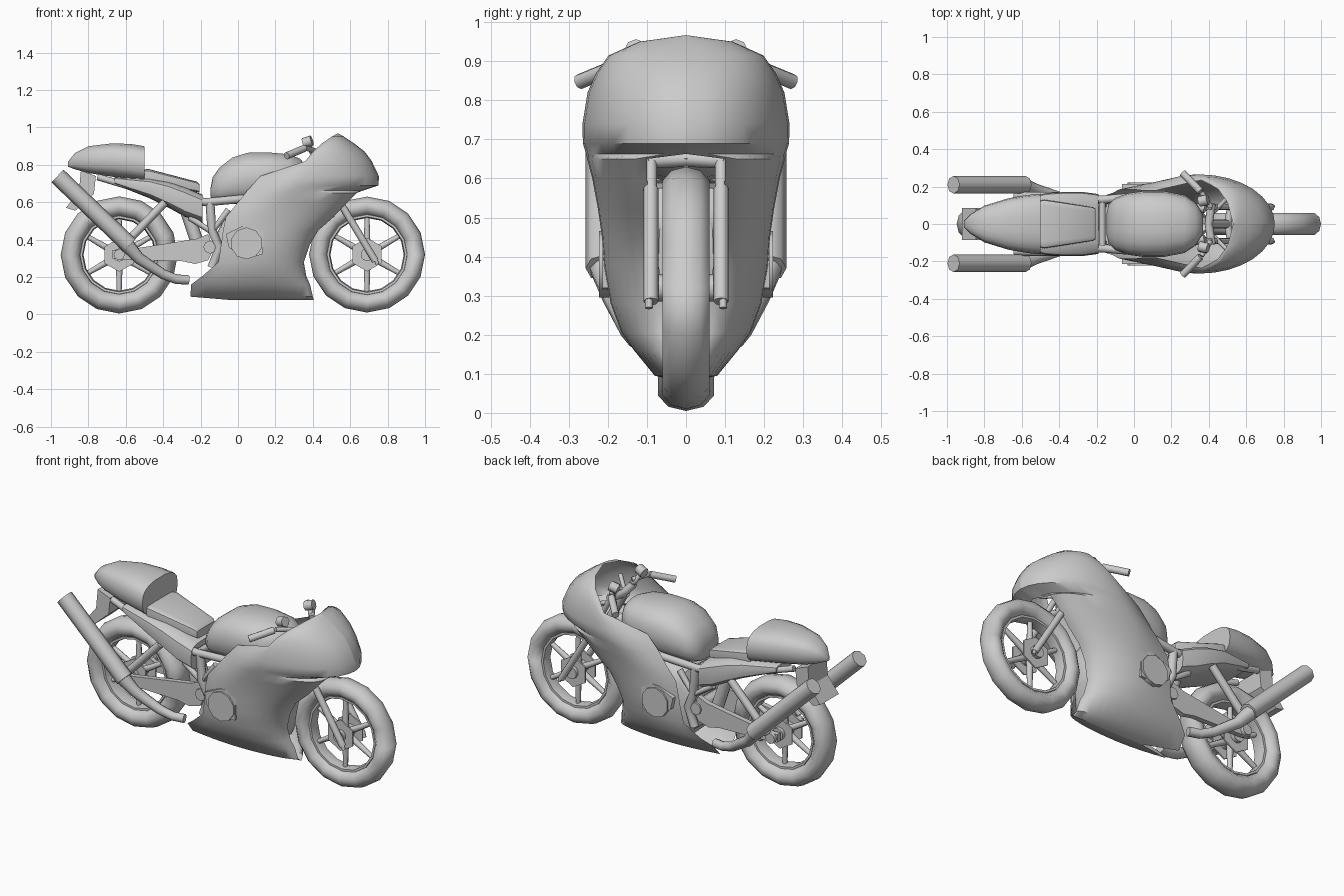
import bpy, bmesh, math
from mathutils import Matrix, Vector

if "Cube" in bpy.data.objects:
    bpy.data.objects.remove(bpy.data.objects["Cube"])

grey = bpy.data.materials.new("plain grey")
grey.use_nodes = True
grey.diffuse_color = (0.6, 0.6, 0.6, 1)
grey.node_tree.nodes["Principled BSDF"].inputs["Base Color"].default_value = (0.6, 0.6, 0.6, 1)


def finish(obj, angle):
    obj.data.materials.append(grey)
    bpy.ops.object.select_all(action='DESELECT')
    obj.select_set(True)
    bpy.context.view_layer.objects.active = obj
    if obj.type == 'CURVE':
        bpy.ops.object.convert(target='MESH')
    bpy.ops.object.shade_smooth_by_angle(angle=math.radians(angle))


def from_bmesh(name, bm, angle):
    bmesh.ops.recalc_face_normals(bm, faces=bm.faces)
    mesh = bpy.data.meshes.new(name)
    bm.to_mesh(mesh)
    bm.free()
    obj = bpy.data.objects.new(name, mesh)
    bpy.context.collection.objects.link(obj)
    finish(obj, angle)


def loft(name, rings, closed=True, angle=40):
    """Skin a list of equal point rings; closed rings also get end caps."""
    bm = bmesh.new()
    rows = [[bm.verts.new(p) for p in ring] for ring in rings]
    n = len(rows[0])
    for a, b in zip(rows, rows[1:]):
        for i in range(n if closed else n - 1):
            j = (i + 1) % n
            bm.faces.new((a[i], a[j], b[j], b[i]))
    if closed:
        bm.faces.new(rows[0])
        bm.faces.new(rows[-1])
    bmesh.ops.remove_doubles(bm, verts=bm.verts, dist=0.0005)
    from_bmesh(name, bm, angle)


def shell(name, sections, power=0.7, n=16, angle=40):
    """Rounded body along x from (x, z low, z high, half width) sections."""
    def sq(v):
        return math.copysign(abs(v) ** power, v)
    turns = [2 * math.pi * i / n for i in range(n)]
    loft(name, [[(x, w * sq(math.cos(t)), (lo + hi) / 2 + (hi - lo) / 2 * sq(math.sin(t)))
                 for t in turns] for x, lo, hi, w in sections], angle=angle)


def tube(name, points, radius, taper=None):
    curve = bpy.data.curves.new(name, 'CURVE')
    curve.dimensions = '3D'
    curve.bevel_depth = radius
    curve.bevel_resolution = 2
    curve.use_fill_caps = True
    spline = curve.splines.new('POLY')
    spline.points.add(len(points) - 1)
    for i, p in enumerate(points):
        spline.points[i].co = (*p, 1)
        spline.points[i].radius = taper[i] if taper else 1
    obj = bpy.data.objects.new(name, curve)
    bpy.context.collection.objects.link(obj)
    finish(obj, 65)


def pair(name, points, radius, taper=None):
    for side, s in (("left", 1), ("right", -1)):
        tube(f"{side}_{name}", [(x, s * y, z) for x, y, z in points], radius, taper)


def disc(name, centre, radius, depth, sides):
    bm = bmesh.new()
    bmesh.ops.create_cone(bm, cap_ends=True, segments=sides, radius1=radius,
                          radius2=radius, depth=depth,
                          matrix=Matrix.Translation(centre) @ Matrix.Rotation(math.pi / 2, 4, 'X'))
    from_bmesh(name, bm, 50)


def prism(name, outline, y0, y1):
    loft(name, [[(x, y, z) for x, z in outline] for y in (y0, y1)], angle=25)


# Wheels: tyre, rim, spokes, hub and brake rotors
def wheel(prefix, cx, cz, big, wide, thick):
    def ring(name, mid, depth, half, n):
        rings = []
        for i in range(16):
            a = math.pi * i / 8
            rings.append([(cx + (mid + depth * math.cos(b)) * math.cos(a), half * math.sin(b),
                           cz + (mid + depth * math.cos(b)) * math.sin(a))
                          for b in [2 * math.pi * k / n for k in range(n)]])
        loft(name, rings + rings[:1], angle=60)
    ring(prefix + "_tyre", big - thick, thick, wide, 10)
    ring(prefix + "_rim", big - 2 * thick, 0.012, wide * 0.6, 6)
    disc(prefix + "_hub", (cx, 0, cz), 0.035, 0.14, 10)
    for i in range(6):
        a = math.pi * (i / 3 + 1 / 6)
        d = Vector((math.cos(a), 0, math.sin(a)))
        c = Vector((cx, 0, cz))
        tube(f"{prefix}_spoke_{i + 1}", [c + d * 0.02, c + d * (big - 2 * thick)], 0.016, (1.2, 0.8))
    for side, s in (("left", 1), ("right", -1)):
        disc(f"{prefix}_{side}_rotor", (cx, s * 0.045, cz), 0.09, 0.008, 6)


wheel("rear", -0.635, 0.318, 0.313, 0.075, 0.055)
wheel("front", 0.69, 0.32, 0.31, 0.063, 0.051)

# Front fairing: each row is (z, back x, back y, widest x, half width, front x, front y)
rows = [(.078, -.05, 0, .10, 0, .405, 0),
        (.095, -.255, .05, .05, .08, .40, .02),
        (.16, -.25, .105, .08, .133, .385, .03),
        (.205, -.19, .14, .10, .165, .365, .04),
        (.28, -.105, .17, .10, .193, .352, .05),
        (.375, -.09, .18, .12, .21, .385, .07),
        (.45, -.08, .185, .15, .215, .43, .08),
        (.52, -.065, .185, .18, .225, .51, .09),
        (.60, 0, .185, .22, .24, .585, .1),
        (.65, .04, .18, .27, .253, .635, .1),
        (.663, .05, .18, .28, .256, .67, 0),
        (.69, .075, .18, .32, .264, .752, 0),
        (.74, .12, .18, .35, .265, .753, 0),
        (.82, .36, .235, .38, .252, .715, 0),
        (.87, .40, .215, .42, .23, .678, 0),
        (.915, .45, .185, .465, .198, .62, 0),
        (.95, .50, .115, .51, .12, .568, 0),
        (.967, .53, 0, .53, 0, .535, 0)]
fairing = []
for z, xb, yb, xw, w, xf, yf in rows:
    half = []
    for k in range(4):
        t = k / 4
        half.append((xb + (xw - xb) * t, yb + (w - yb) * math.sin(t * math.pi / 2), z))
    for k in range(9):
        t = k / 8 * math.pi / 2
        half.append((xw + (xf - xw) * math.sin(t), yf + (w - yf) * math.cos(t), z))
    fairing.append(half)
for side, s in (("left", 1), ("right", -1)):
    loft(side + "_fairing", [[(x, s * y, z) for x, y, z in r] for r in fairing], False, 50)
    # Engine cover bulge with its backing plate
    prism(side + "_cover_plate", [(-.05, .36), (.03, .30), (.13, .32), (.14, .485), (.03, .475),
                                  (-.065, .43)], s * 0.185, s * 0.214)
    disc(side + "_engine_cover", (.045, s * 0.21, .38), 0.085, 0.026, 10)

# Fuel tank
shell("fuel_tank", [(-.146, .63, .68, .06), (-.135, .60, .735, .105), (-.10, .59, .785, .14),
                    (-.03, .59, .84, .165), (.05, .59, .866, .176), (.16, .60, .868, .176),
                    (.27, .62, .858, .155), (.33, .65, .835, .115), (.37, .69, .79, .05)],
      0.8, 18, 60)

# Seat base, seat pad and tail cowl
shell("seat_base", [(-.66, .695, .735, .12), (-.47, .62, .73, .165), (-.37, .57, .71, .172),
                    (-.28, .52, .68, .172), (-.19, .49, .64, .16)], 0.5, 16)
shell("seat_pad", [(-.50, .70, .775, .125), (-.48, .70, .778, .13), (-.22, .655, .71, .09),
                   (-.205, .65, .695, .082)], 0.3, 16)
shell("tail_cowl", [(-.91, .79, .815, .015), (-.87, .775, .865, .055), (-.80, .755, .90, .098),
                    (-.67, .735, .916, .138), (-.57, .72, .912, .155), (-.50, .71, .90, .162)],
      0.75, 18, 50)
prism("tail_bracket", [(-.84, .77), (-.76, .74), (-.77, .645), (-.87, .555), (-.92, .57),
                       (-.85, .66)], -0.085, 0.085)

# Exhausts: silencers and the pipes leading to the engine
pair("silencer", [(-.965, .21, .74), (-.58, .21, .37)], 0.047)
pair("exhaust_pipe", [(-.60, .21, .38), (-.53, .185, .30), (-.40, .145, .215), (-.33, .125, .188),
                      (-.265, .11, .185)], 0.032, (1.3, 1, .85, .8, .8))

# Engine block inside the fairing
shell("engine_block", [(-.12, .22, .42, .12), (-.06, .15, .54, .14), (.12, .13, .60, .15),
                       (.28, .16, .58, .13), (.34, .30, .50, .07)], 0.4, 16)

# Swingarm, rear subframe and tubular frame
for side, s in (("left", 1), ("right", -1)):
    prism(side + "_swingarm", [(-.67, .30), (-.60, .292), (-.30, .285), (-.23, .27), (-.16, .29),
                               (-.13, .35), (-.16, .43), (-.22, .405), (-.60, .345),
                               (-.67, .345)], s * 0.09, s * 0.12)
    disc(side + "_axle_cap", (-.635, s * 0.12, .32), 0.03, 0.04, 8)
pair("subframe_strut", [(-.63, .15, .35), (-.39, .15, .60)], 0.022)
pair("rear_rail", [(-.75, .08, .735), (-.60, .10, .69)], 0.018)
pair("upper_rail", [(-.42, .13, .63), (-.17, .13, .60), (.05, .15, .62), (.38, .08, .74)], 0.022)
pair("frame_upright", [(-.15, .13, .60), (-.14, .13, .45), (-.10, .12, .36), (-.14, .12, .25)], 0.024)
pair("frame_diagonal", [(-.26, .12, .52), (-.14, .13, .44), (-.05, .13, .56)], 0.018)
tube("frame_cross", [(-.17, -.13, .60), (-.17, .13, .60)], 0.018)
tube("rear_shock", [(-.28, 0, .57), (-.19, 0, .30)], 0.035)
tube("swingarm_pivot", [(-.15, -.13, .36), (-.15, .13, .36)], 0.035)

# Front fork, clamps, handlebars and reservoirs
pair("fork_slider", [(.735, .09, .285), (.56, .09, .575)], 0.019)
pair("fork_foot", [(.735, .095, .30), (.745, .095, .268)], 0.01)
pair("fork_tube", [(.565, .09, .57), (.40, .09, .865)], 0.016)
tube("upper_clamp", [(.415, -.11, .84), (.40, 0, .835), (.415, .11, .84)], 0.022)
tube("lower_clamp", [(.52, -.10, .645), (.50, 0, .65), (.52, .10, .645)], 0.02)
tube("steering_stem", [(.40, 0, .84), (.50, 0, .64)], 0.025)
pair("handlebar", [(.41, .09, .875), (.36, .17, .89)], 0.014)
pair("grip", [(.355, .175, .888), (.26, .272, .848)], 0.02)
pair("reservoir_stem", [(.40, .10, .86), (.37, .13, .92)], 0.014)
pair("reservoir", [(.35, .12, .915), (.395, .13, .93)], 0.028)
pair("fairing_stay", [(.41, .05, .80), (.50, .14, .80), (.54, .17, .84)], 0.012)
